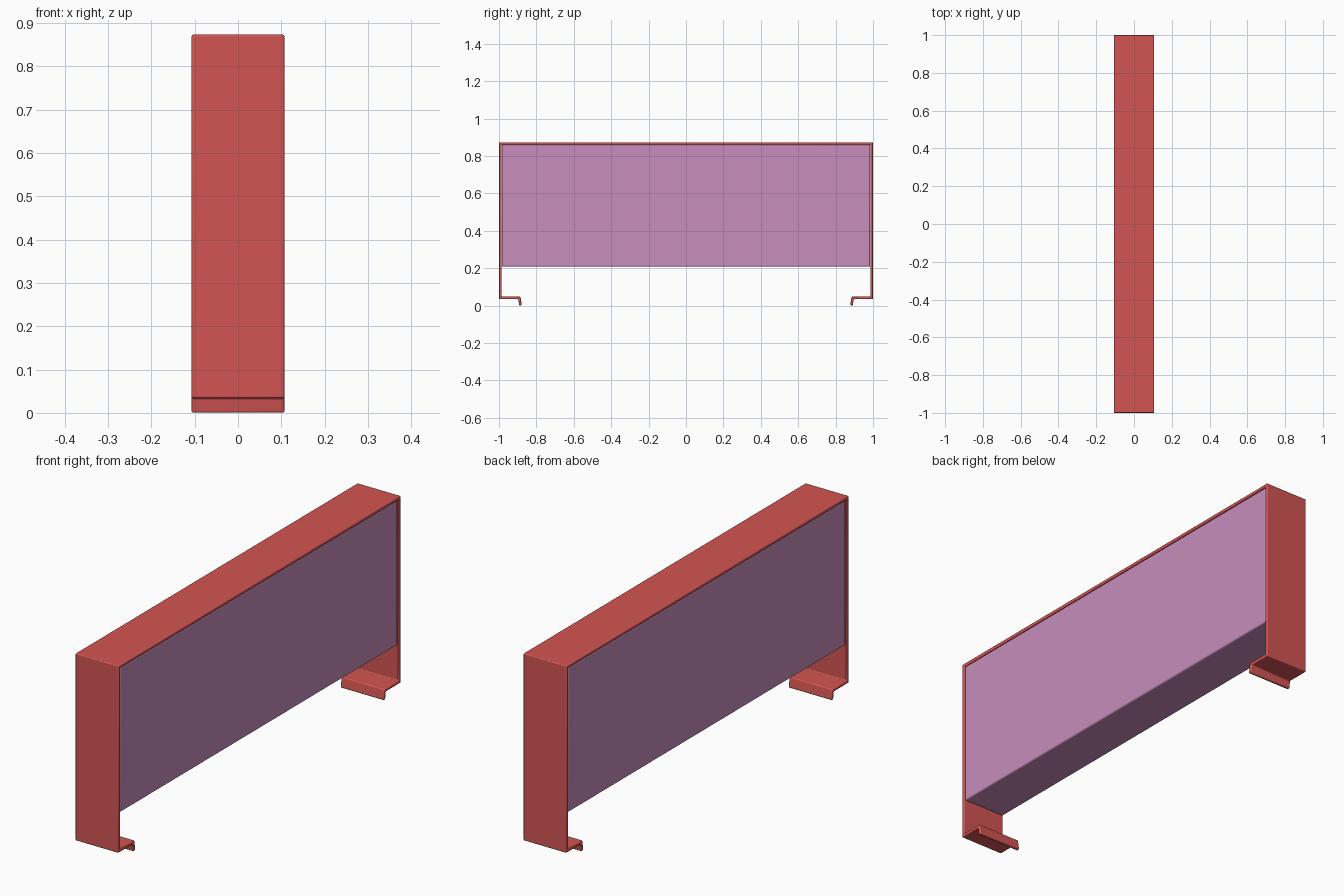
import bpy, bmesh
from mathutils import Vector

if "Cube" in bpy.data.objects:
    bpy.data.objects.remove(bpy.data.objects["Cube"])

HALF_W = 0.107
THICK = 0.014


def material(name, color):
    m = bpy.data.materials.new(name)
    m.diffuse_color = color
    m.use_nodes = True
    m.node_tree.nodes["Principled BSDF"].inputs["Base Color"].default_value = m.diffuse_color
    return m


def finish(bm, name, mat, bevel):
    bmesh.ops.recalc_face_normals(bm, faces=bm.faces[:])
    me = bpy.data.meshes.new(name)
    bm.to_mesh(me)
    bm.free()
    ob = bpy.data.objects.new(name, me)
    bpy.context.collection.objects.link(ob)
    me.materials.append(mat)
    mod = ob.modifiers.new("soft_edges", 'BEVEL')
    mod.width = bevel
    mod.segments = 3
    mod.limit_method = 'ANGLE'
    bpy.ops.object.select_all(action='DESELECT')
    ob.select_set(True)
    bpy.context.view_layer.objects.active = ob
    bpy.ops.object.shade_smooth_by_angle(angle=0.6)
    return ob


def offset(path, dist):
    # mitred inward offset of an open path
    pts = []
    for i, p in enumerate(path):
        dirs = []
        if i > 0:
            dirs.append((p - path[i - 1]).normalized())
        if i < len(path) - 1:
            dirs.append((path[i + 1] - p).normalized())
        norms = [Vector((d.y, -d.x)) for d in dirs]
        n = sum(norms, Vector((0, 0))).normalized()
        pts.append(p + n * dist / n.dot(norms[0]))
    return pts


red = material("red_metal", (0.65, 0.09, 0.085, 1))
pink = material("pink_panel", (0.58, 0.27, 0.51, 1))

# Bent strip frame: outer profile in y-z, left half mirrored to the right
half = [Vector(p) for p in ((-0.892, 0.0), (-0.897, 0.034), (-1.0, 0.034), (-1.0, 0.873))]
outer = half + [Vector((-p.x, p.y)) for p in reversed(half)]
profile = outer + offset(outer, THICK)[::-1]
bm = bmesh.new()
face = bm.faces.new([bm.verts.new((-HALF_W, p.x, p.y)) for p in profile])
ext = bmesh.ops.extrude_face_region(bm, geom=[face])
bmesh.ops.translate(bm, vec=(2 * HALF_W, 0, 0),
                    verts=[v for v in ext["geom"] if isinstance(v, bmesh.types.BMVert)])
finish(bm, "bent_frame", red, 0.004)

# Box panel hung inside the frame
bm = bmesh.new()
bmesh.ops.create_cube(bm, size=1)
for v in bm.verts:
    v.co = (v.co.x * 0.206, v.co.y * 1.97, 0.534 + v.co.z * 0.652)
finish(bm, "box_panel", pink, 0.007)
